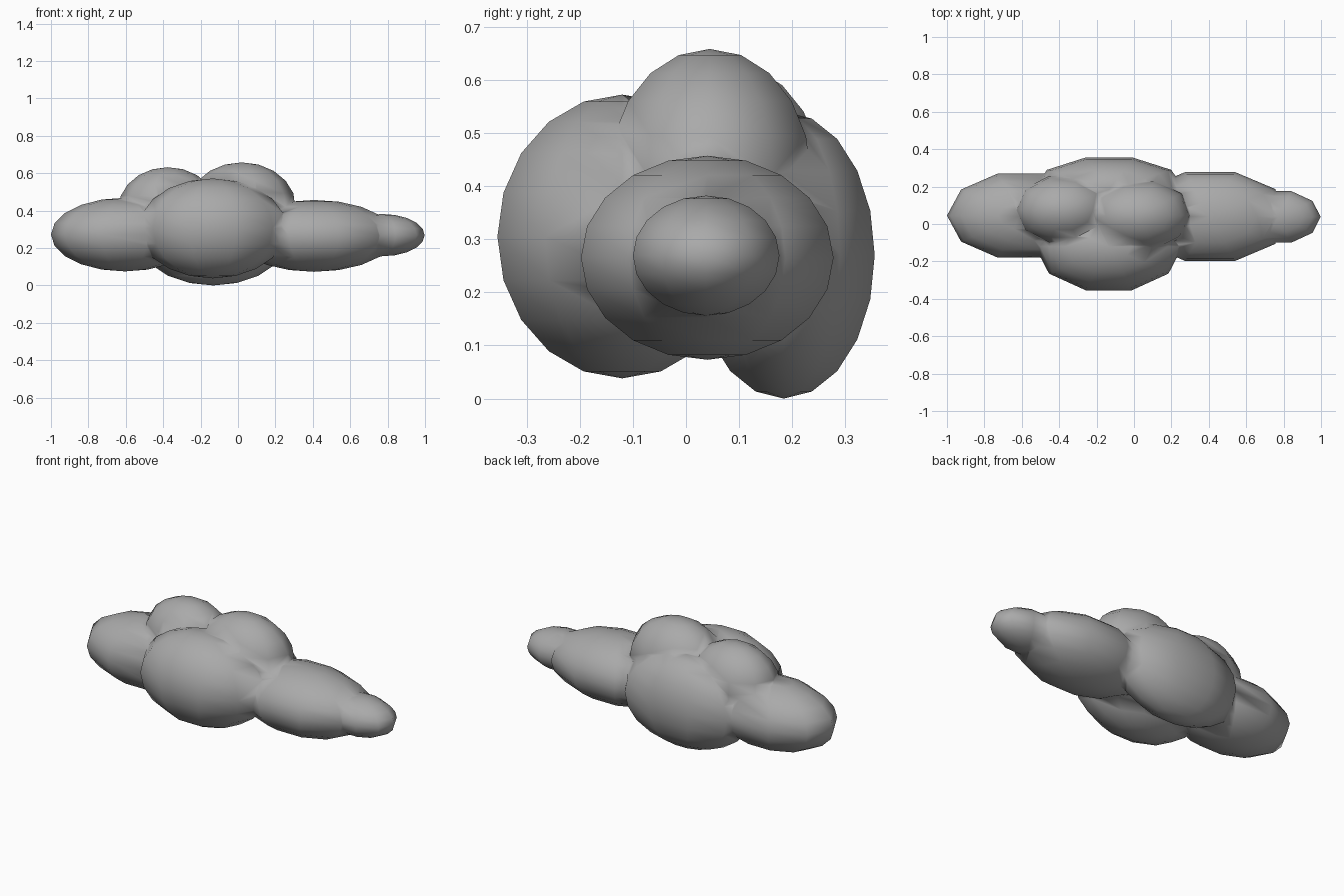
import bpy
import bmesh
import math
from mathutils import Matrix, Vector

cube = bpy.data.objects.get("Cube")
if cube:
    bpy.data.objects.remove(cube, do_unlink=True)

# Single grey material
grey = bpy.data.materials.new("cloud_grey")
grey.use_nodes = True
colour = (0.4, 0.4, 0.4, 1.0)
grey.diffuse_color = colour
grey.node_tree.nodes["Principled BSDF"].inputs["Base Color"].default_value = colour


def puff(name, centre, radii):
    """Low-poly ellipsoid with ten sides and ten rings, a vertex on +x."""
    bm = bmesh.new()
    bmesh.ops.create_uvsphere(bm, u_segments=10, v_segments=10, radius=1)
    place = Matrix.LocRotScale(Vector(centre), None, Vector(radii))
    bm.transform(place @ Matrix.Rotation(math.pi / 2, 4, "Z"))
    mesh = bpy.data.meshes.new(name)
    bm.to_mesh(mesh)
    bm.free()
    mesh.materials.append(grey)
    obj = bpy.data.objects.new(name, mesh)
    bpy.context.collection.objects.link(obj)
    return obj


# Main body, then the puffs that swell out of it
cloud = puff("cloud", (-0.135, -0.12, 0.305), (0.395, 0.247, 0.267))
puffs = [
    puff("back_puff", (-0.133, 0.184, 0.27), (0.41, 0.18, 0.27)),
    puff("top_puff", (0.02, 0.045, 0.42), (0.29, 0.2, 0.238)),
    puff("top_right_puff", (-0.375, 0.075, 0.41), (0.265, 0.19, 0.222)),
    puff("right_puff", (-0.605, 0.045, 0.272), (0.395, 0.237, 0.197)),
    puff("left_puff", (0.407, 0.04, 0.265), (0.43, 0.25, 0.192)),
    puff("left_tip_puff", (0.77, 0.038, 0.269), (0.228, 0.145, 0.113)),
]

# Weld the puffs into one skin so the shading flows across the joins
for part in puffs:
    union = cloud.modifiers.new(part.name, "BOOLEAN")
    union.operation = "UNION"
    union.solver = "EXACT"
    union.object = part
bpy.context.view_layer.update()
evaluated = cloud.evaluated_get(bpy.context.evaluated_depsgraph_get())
skin = bpy.data.meshes.new_from_object(evaluated)
cloud.modifiers.clear()
cloud.data = skin
for part in puffs:
    bpy.data.objects.remove(part, do_unlink=True)

# Merge slivers along the seams and shade smooth
bm = bmesh.new()
bm.from_mesh(skin)
bmesh.ops.remove_doubles(bm, verts=bm.verts, dist=0.008)
for face in bm.faces:
    face.smooth = True
    face.material_index = 0
bm.to_mesh(skin)
bm.free()
